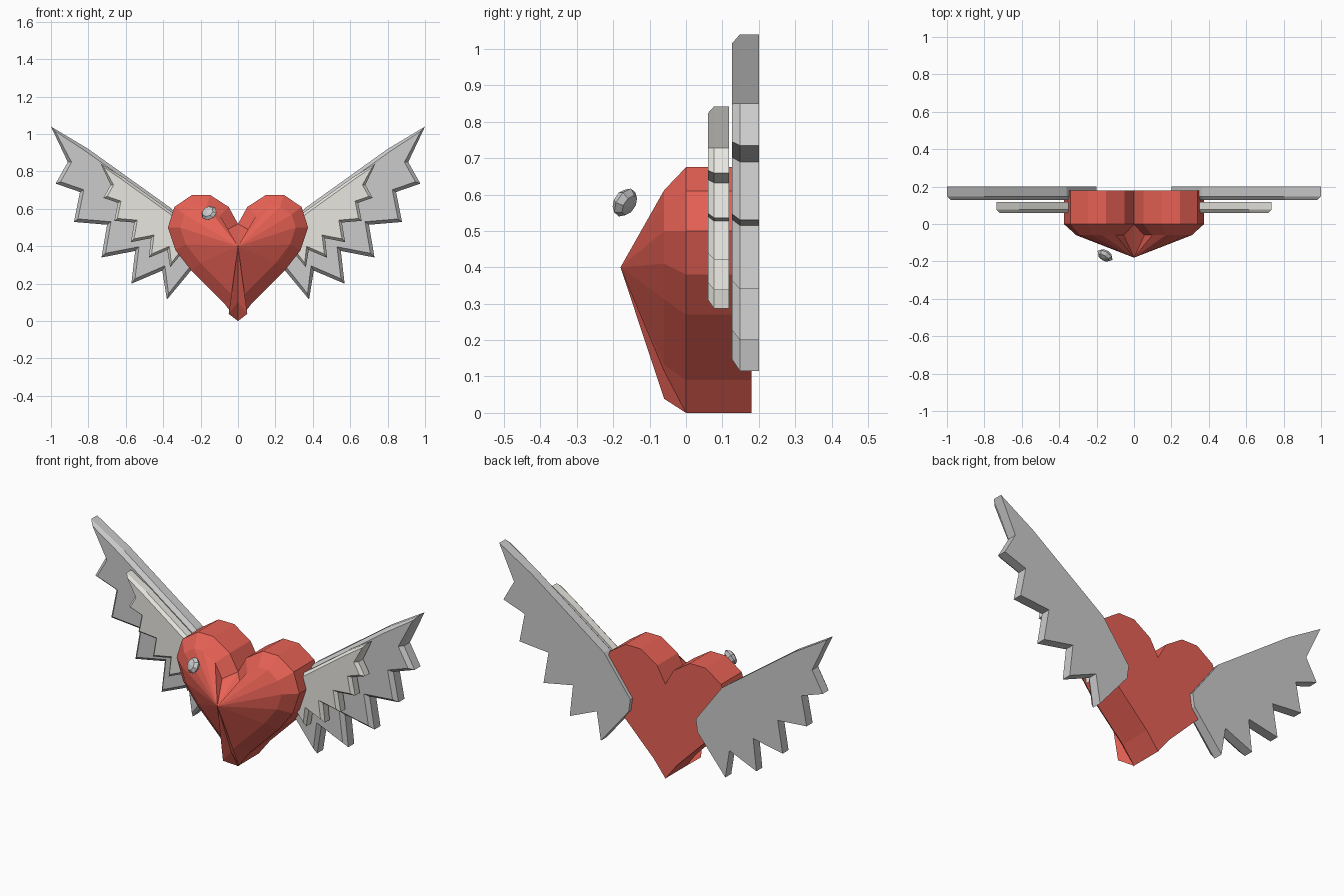
import bpy, bmesh
from mathutils import Vector, Euler

if "Cube" in bpy.data.objects:
    bpy.data.objects.remove(bpy.data.objects["Cube"])


def material(name, color):
    m = bpy.data.materials.new(name)
    m.diffuse_color = (*color, 1)
    m.use_nodes = True
    m.node_tree.nodes["Principled BSDF"].inputs["Base Color"].default_value = m.diffuse_color
    return m


def add_object(name, bm, mat=None, mirror=False):
    bmesh.ops.recalc_face_normals(bm, faces=bm.faces[:])
    mesh = bpy.data.meshes.new(name)
    bm.to_mesh(mesh)
    bm.free()
    ob = bpy.data.objects.new(name, mesh)
    bpy.context.collection.objects.link(ob)
    if mat:
        mesh.materials.append(mat)
    if mirror:
        mod = ob.modifiers.new("mirror", 'MIRROR')
        mod.use_axis[0] = True
        mod.merge_threshold = 0.0005
    return ob


def inset(points, d, closed):
    """Offset a clockwise profile inwards with mitred corners."""
    pts = [Vector(p) for p in points]
    n = len(pts)
    out = []
    for i, p in enumerate(pts):
        normals = []
        if closed or i > 0:
            e = (p - pts[i - 1]).normalized()
            normals.append(Vector((e.y, -e.x)))
        if closed or i < n - 1:
            e = (pts[(i + 1) % n] - p).normalized()
            normals.append(Vector((e.y, -e.x)))
        m = sum(normals, Vector((0, 0))).normalized()
        out.append(p + m * d / max(m.dot(normals[0]), 0.55))
    return out


def ring(bm, points, y):
    return [bm.verts.new((p[0], y, p[1])) for p in points]


def bridge(bm, a, b, closed):
    n = len(a)
    for i in range(n if closed else n - 1):
        j = (i + 1) % n
        bm.faces.new((a[i], a[j], b[j], b[i]))


red = material("red", (0.8, 0.12, 0.09))
cream = material("cream", (0.80, 0.79, 0.74))
white = material("white", (0.85, 0.87, 0.87))

# Heart: half outline from the notch round to the bottom tip, then mirrored
half = [(0, .52), (.05, .61), (.15, .675), (.245, .675), (.34, .61), (.375, .5),
        (.335, .38), (.25, .27), (.155, .175), (.07, .09), (0, 0)]
bm = bmesh.new()
back = ring(bm, half, .18)
mid = ring(bm, half, 0)
front = ring(bm, inset(half, .063, False), -.06)
apex = bm.verts.new((0, -.18, .4))
bm.faces.new(back)
bridge(bm, back, mid, False)
bridge(bm, mid, front, False)
for a, b in zip(front, front[1:]):
    bm.faces.new((a, b, apex))
for k in (0, -1):
    bm.faces.new((mid[k], front[k], apex))
add_object("heart", bm, red, True)

# Wings: one feathered outline, used large behind and small in front
feathers = [(.2, .39), (.36, .605), (.8, .92), (1, 1.04), (.91, .85), (.975, .735),
            (.845, .69), (.877, .53), (.70, .515), (.73, .34), (.55, .375),
            (.57, .2), (.405, .27), (.38, .115), (.21, .32)]


def wings(name, outline, y_front, y_edge, y_back, d, mat):
    bm = bmesh.new()
    back = ring(bm, outline, y_back)
    edge = ring(bm, outline, y_edge)
    front = ring(bm, inset(outline, d, True), y_front)
    bm.faces.new(back)
    bm.faces.new(front)
    bridge(bm, back, edge, True)
    bridge(bm, edge, front, True)
    add_object(name, bm, mat, True)


wings("back_wings", feathers, .127, .148, .2, .018, None)
small = [(.6 * x + .135, .6 * z + .218) for x, z in feathers]
wings("front_wings", small, .06, .077, .118, .014, cream)

# Small floating highlight
bm = bmesh.new()
bmesh.ops.create_uvsphere(bm, u_segments=8, v_segments=4, radius=1)
spark = add_object("highlight", bm, white)
spark.scale = (.047, .043, .024)
spark.rotation_euler = Euler((1.1, 0, -.55))
spark.location = (-.155, -.168, .578)
